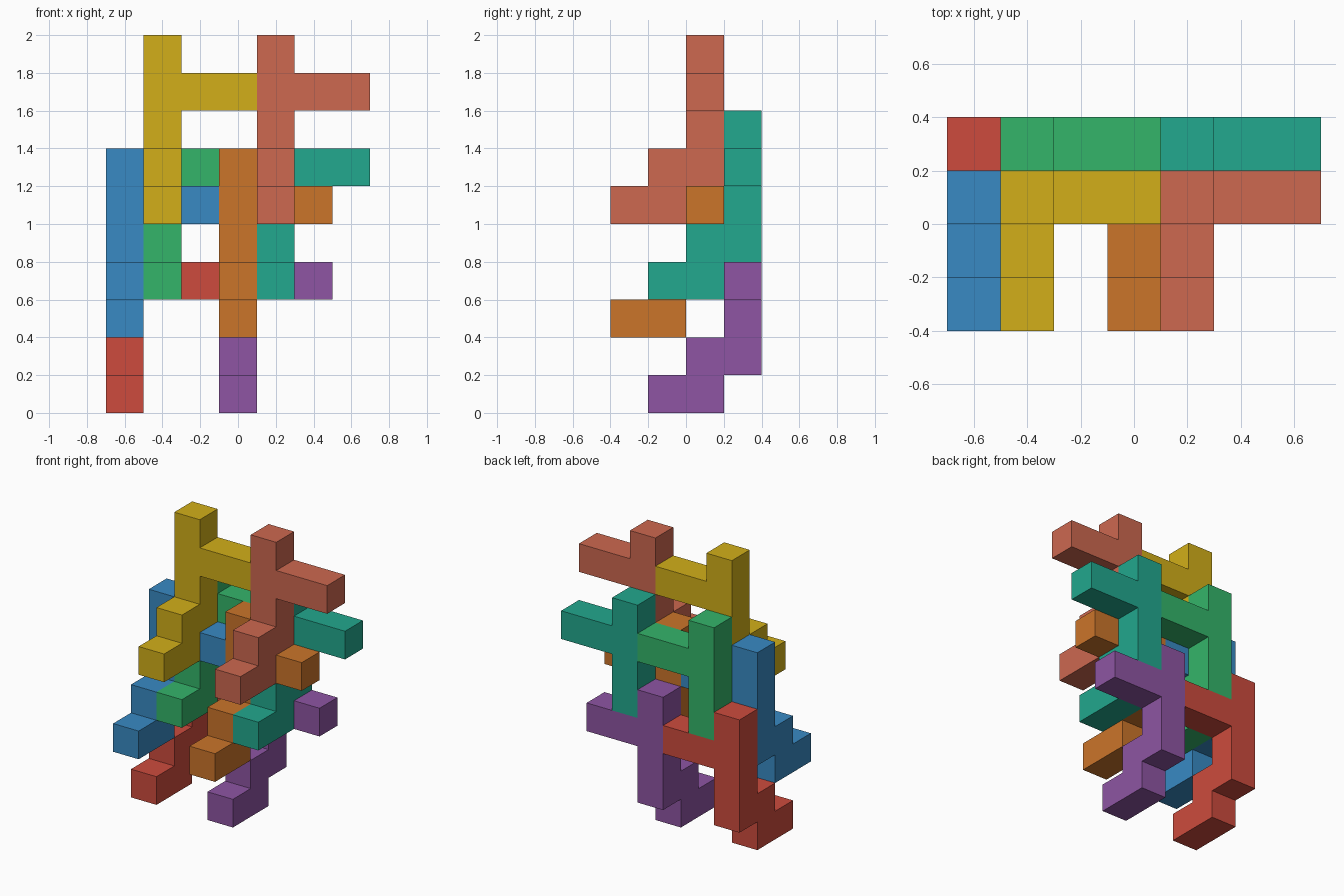
import bpy, bmesh
from mathutils import Vector, Color

if "Cube" in bpy.data.objects:
    bpy.data.objects.remove(bpy.data.objects["Cube"])

S = 0.2                                   # cell size
ORIGIN = Vector((-0.7, -0.4, 0.0))        # corner of the cell grid

# One puzzle piece: upright column, foot stepping forward, arm to the right
PIECE = ([(0, 0, k) for k in range(1, 5)]
         + [(0, -1, 1), (0, -1, 0), (0, -2, 0)]
         + [(1, 0, 3), (2, 0, 3)])
AXES = [Vector((1, 0, 0)), Vector((0, 1, 0)), Vector((0, 0, 1))]


def add_piece(name, cell, rgb):
    """Skin the outside of the cells of one piece as a closed mesh."""
    bm = bmesh.new()
    for c in PIECE:
        for a in range(3):
            u, v = AXES[(a + 1) % 3], AXES[(a + 2) % 3]
            for side in (0, 1):
                n = AXES[a] * (2 * side - 1)
                if tuple(int(q) for q in Vector(c) + n) in PIECE:
                    continue
                p = Vector(c) + AXES[a] * side
                quad = [p, p + u, p + u + v, p + v]
                if not side:
                    quad.reverse()
                bm.faces.new([bm.verts.new(q * S) for q in quad])
    bmesh.ops.remove_doubles(bm, verts=bm.verts, dist=1e-4)
    bmesh.ops.dissolve_limit(bm, angle_limit=0.01, verts=bm.verts, edges=bm.edges)
    mesh = bpy.data.meshes.new(name)
    bm.to_mesh(mesh)
    bm.free()
    mat = bpy.data.materials.new(name + "_colour")
    col = Color([q / 255 for q in rgb]).from_srgb_to_scene_linear()
    mat.diffuse_color = (*col, 1)
    mat.use_nodes = True
    mat.node_tree.nodes["Principled BSDF"].inputs["Base Color"].default_value = mat.diffuse_color
    mesh.materials.append(mat)
    obj = bpy.data.objects.new(name, mesh)
    obj.location = ORIGIN + Vector(cell) * S
    bpy.context.collection.objects.link(obj)


# Two interlocking stacks, each piece given by its base cell
add_piece("red_piece", (0, 3, 0), (205, 75, 61))
add_piece("blue_piece", (0, 2, 2), (56, 138, 196))
add_piece("green_piece", (1, 3, 3), (52, 181, 106))
add_piece("yellow_piece", (1, 2, 5), (210, 175, 25))
add_piece("purple_piece", (3, 3, 0), (142, 85, 163))
add_piece("orange_piece", (3, 2, 2), (203, 117, 42))
add_piece("teal_piece", (4, 3, 3), (34, 168, 142))
add_piece("salmon_piece", (4, 2, 5), (205, 104, 80))
